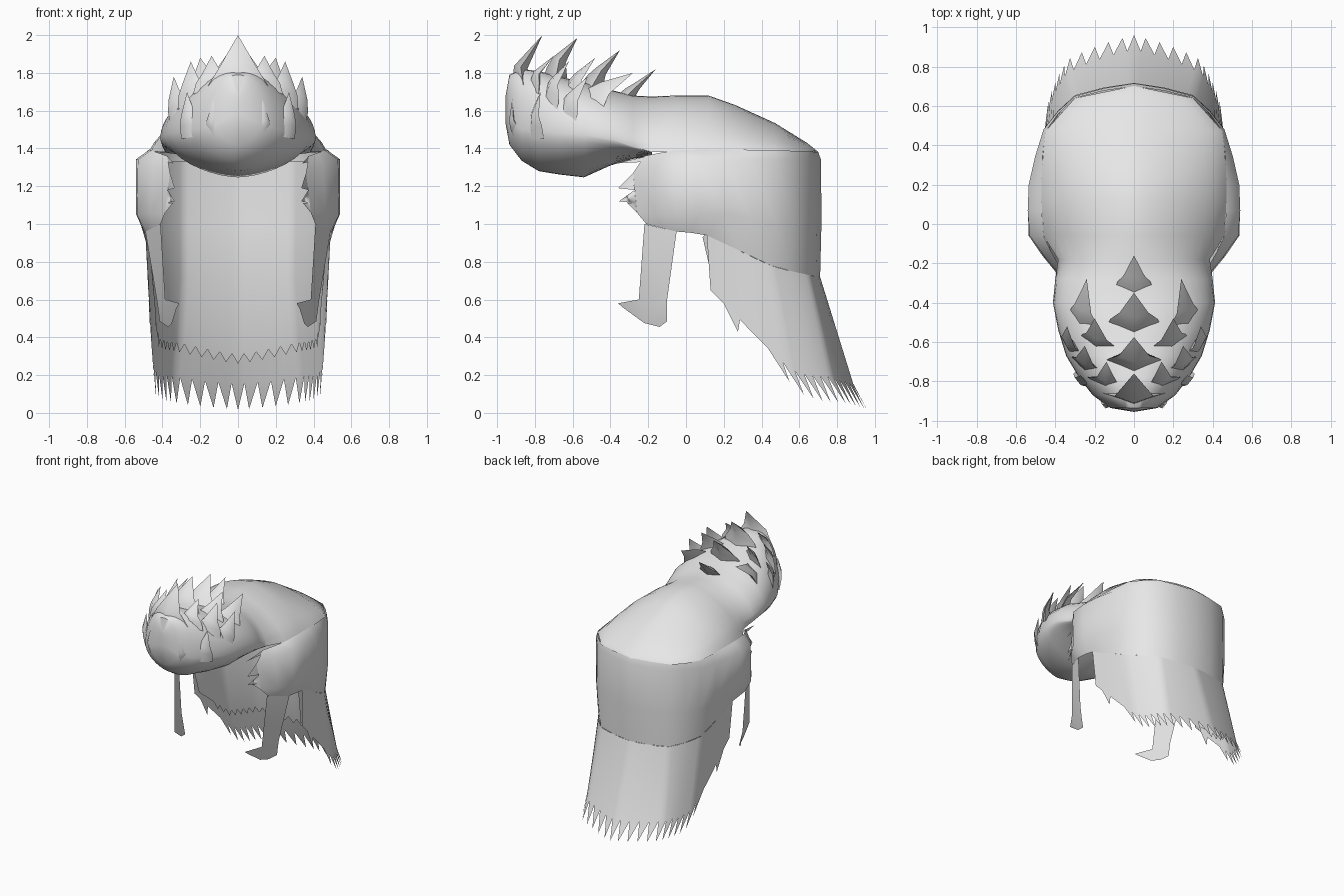
import bpy, bmesh, math
from mathutils import Vector

if "Cube" in bpy.data.objects:
    bpy.data.objects.remove(bpy.data.objects["Cube"])

grey = bpy.data.materials.new("plain_grey")
grey.diffuse_color = (0.8, 0.8, 0.8, 1)
grey.use_nodes = True
grey.node_tree.nodes["Principled BSDF"].inputs["Base Color"].default_value = grey.diffuse_color


def make(name, verts, faces, angle=50, mirror=True):
    """Mesh object with optional mirroring across x and smooth shading."""
    me = bpy.data.meshes.new(name)
    me.from_pydata([tuple(v) for v in verts], [], faces)
    bm = bmesh.new()
    bm.from_mesh(me)
    bmesh.ops.remove_doubles(bm, verts=bm.verts, dist=0.0005)
    bmesh.ops.recalc_face_normals(bm, faces=bm.faces)
    bm.to_mesh(me)
    bm.free()
    ob = bpy.data.objects.new(name, me)
    bpy.context.collection.objects.link(ob)
    me.materials.append(grey)
    if mirror:
        m = ob.modifiers.new("mirror", "MIRROR")
        m.merge_threshold = 0.002
    bpy.context.view_layer.objects.active = ob
    ob.select_set(True)
    bpy.ops.object.shade_smooth_by_angle(angle=math.radians(angle))
    ob.select_set(False)
    return ob


def sample(points, n, rounding=.5):
    """Split a polyline into n pieces per segment, slightly rounding its corners."""
    pts = [Vector(p) for p in points]
    flip = Vector((-pts[-2].x, pts[-2].y, pts[-2].z))
    ext = [2 * pts[0] - pts[1]] + pts + [flip]
    out = []
    for i in range(len(pts) - 1):
        p, a, b, q = ext[i:i + 4]
        for k in range(n):
            t = k / n
            curve = .5 * (2 * a + (b - p) * t + (2 * p - 5 * a + 4 * b - q) * t * t
                          + (3 * a - p - 3 * b + q) * t ** 3)
            out.append(a.lerp(b, t).lerp(curve, rounding))
    return out + [pts[-1]]


def grid(rows):
    """Quads between equally long rows of points."""
    n = len(rows[0])
    verts = [v for r in rows for v in r]
    faces = [(j * n + i, j * n + i + 1, (j + 1) * n + i + 1, (j + 1) * n + i)
             for j in range(len(rows) - 1) for i in range(n - 1)]
    return verts, faces


# Hood: head, neck and humped back as one loft (y, half width, bottom, middle, top)
stations = [
    (-0.955, 0.0, 1.53, 1.58, 1.68), (-0.935, 0.12, 1.42, 1.53, 1.79),
    (-0.87, 0.21, 1.335, 1.50, 1.82), (-0.78, 0.28, 1.28, 1.49, 1.81),
    (-0.67, 0.345, 1.262, 1.48, 1.78), (-0.54, 0.385, 1.247, 1.47, 1.75),
    (-0.40, 0.412, 1.31, 1.45, 1.71), (-0.28, 0.40, 1.345, 1.41, 1.68),
    (-0.18, 0.385, 1.36, 1.38, 1.675), (-0.06, 0.46, 0, 1.385, 1.68),
    (0.12, 0.47, 0, 1.385, 1.68), (0.26, 0.47, 0, 1.385, 1.63),
    (0.47, 0.452, 0, 1.38, 1.535), (0.64, 0.30, 0, 1.375, 1.43),
    (0.702, 0.0, 0, 1.375, 1.38)]
N = 10
arc = [(math.cos(math.pi / 2 * k / N) if k < N else 0, math.sin(math.pi / 2 * k / N))
       for k in range(N + 1)]
upper, lower = [], []
for y, w, bot, mid, top in stations:
    roof = min(max((y + .35) / .3, 0), 1)      # head is round, back is flatter
    upper.append([Vector((w * (c ** .85 * (1 - roof) + max(1 - s ** 1.3, 0) ** .6 * roof), y,
                          mid + (top - mid) * s)) for c, s in arc])
    if bot:
        lower.append([Vector((w * c ** 1.2, y, mid - (mid - bot) * s ** 1.1)) for c, s in arc])
v1, f1 = grid(upper)
v2, f2 = grid(lower)
make("hood", v1 + v2, f1 + [tuple(i + len(v1) for i in f) for f in f2])

# Upper skirt, hanging from the rim of the hood
S = 10
rim = [(.375, -.22, 1.36), (.46, -.06, 1.39), (.47, .2, 1.395), (.45, .47, 1.39), (.3, .64, 1.385), (0, .70, 1.38)]
shoulder = [(.36, -.28, 1.27), (.53, -.06, 1.34), (.535, .2, 1.34), (.46, .48, 1.34), (.3, .65, 1.34), (0, .715, 1.34)]
belly = [(.385, -.26, 1.06), (.535, -.06, 1.05), (.53, .2, 1.05), (.46, .48, 1.0), (.3, .655, 1.0), (0, .717, 1.0)]
waist = [(.41, -.21, 1.0), (.49, -.05, .96), (.49, .11, .94), (.45, .45, .78), (.3, .65, .73), (0, .71, .72)]
make("upper_skirt", *grid([sample(r, 2) for r in (rim, shoulder, belly, waist)]), angle=80)


def toothed(name, rows, drop, n, start):
    """Sheet whose last row gets a zigzag hem from index start to the centre line."""
    rows = [sample(r, n)[-3 * n - 1:] for r in rows]
    last = len(rows[-1]) - 1
    verts, faces = grid(rows)
    base = len(verts) - last - 1
    for i in range(start, last + 1):
        if (last - i) % 2 == 0:
            p = rows[-1][i]
            tip = p + Vector(drop)
            tip.x = max(tip.x, 0) if i < last else 0
            verts.append(tip)
            faces.append((base + i - 1, base + i, len(verts) - 1))
            if i < last:
                faces.append((base + i, base + i + 1, len(verts) - 1))
    return make(name, verts, faces, 80)


# Lower skirt sweeping back into a ragged hem
hem = [(.475, .13, .65), (.445, .55, .235), (.335, .77, .19), (0, .885, .155)]
toothed("lower_skirt", [waist, hem], (-.01, .075, -.14), S, S - 2)

# Lining just inside the back, with its own shorter ragged hem
lining_rows = [[(x * .965, y - .022, z - .01) for x, y, z in r] for r in (shoulder, belly, waist)]
lining_rows.append([(.45, .15, .66), (.42, .48, .40), (.31, .70, .37), (0, .79, .31)])
toothed("skirt_lining", lining_rows, (0, .015, -.05), S, 5)

# Ragged front edge of the skirt sides
make("front_fringe",
     [(.36, -.28, 1.27), (.335, -.36, 1.19), (.372, -.272, 1.18), (.335, -.355, 1.12),
      (.38, -.265, 1.11), (.345, -.31, 1.11), (.385, -.26, 1.06),
      (.375, -.2, 1.36), (.34, -.38, 1.32), (.38, -.2, 1.33)],
     [(0, 1, 2), (2, 3, 4), (4, 5, 6), (7, 8, 9)])

# Hanging flat legs with a pointed toe
make("leg",
     [(.41, -.22, 1.0), (.49, -.05, .96), (.43, -.10, .60), (.385, -.25, .60),
      (.31, -.36, .58), (.325, -.33, .555), (.35, -.22, .475), (.37, -.14, .455), (.415, -.10, .485)],
     [(0, 1, 2, 3), (3, 2, 8, 7, 6), (3, 6, 5, 4)])

# Loose points along the front edge of the lower skirt
make("skirt_points",
     [(.473, .19, .60), (.465, .275, .43), (.465, .29, .52),
      (.463, .30, .49), (.455, .395, .39), (.457, .40, .40)],
     [(0, 1, 2), (3, 4, 5)])

# Feather tufts: curved tapering blades growing out of the head
CENTRE = Vector((0, -.55, 1.45))


def tuft(name, base, mid, tip, width, depth=.035):
    base, mid, tip = Vector(base), Vector(mid), Vector(tip)
    side = (tip - base).cross(mid - CENTRE).normalized()
    if side.x < 0:
        side = -side
    side = (side + Vector((.5, 0, 0))).normalized()
    if base.x == 0:
        side = Vector((1, 0, 0))
    nrm = side.cross(tip - base).normalized()
    verts = []
    for c, s in ((base, 1), (base.lerp(mid, .55), .85), (mid, .52)):
        verts += [c + side * width * s, c + nrm * depth * s,
                  c - side * width * s, c - nrm * depth * s]
    verts.append(tip)
    faces = [(r + k, r + (k + 1) % 4, r + 4 + (k + 1) % 4, r + 4 + k)
             for r in (0, 4) for k in range(4)]
    faces += [(8 + k, 8 + (k + 1) % 4, 12) for k in range(4)]
    make(name, verts, faces, 75, base.x != 0)


# Centre crest
tuft("crest_tuft_1", (0, -.84, 1.60), (0, -.875, 1.83), (0, -.76, 2.0), .19, .07)
tuft("crest_tuft_2", (0, -.70, 1.72), (0, -.67, 1.87), (0, -.575, 1.985), .15, .07)
tuft("crest_tuft_3", (0, -.52, 1.69), (0, -.45, 1.81), (0, -.35, 1.92), .14, .06)
tuft("crest_tuft_4", (0, -.34, 1.65), (0, -.26, 1.73), (0, -.16, 1.82), .10, .04)
# Paired tufts beside the crest
side_tufts = [
    ((.14, -.80, 1.70), (.14, -.79, 1.80), (.14, -.70, 1.89), .10),
    ((.17, -.62, 1.67), (.19, -.57, 1.78), (.20, -.48, 1.88), .11),
    ((.23, -.72, 1.63), (.25, -.70, 1.75), (.25, -.62, 1.86), .10),
    ((.25, -.53, 1.61), (.26, -.43, 1.72), (.24, -.28, 1.80), .11),
    ((.29, -.64, 1.55), (.335, -.60, 1.67), (.34, -.52, 1.78), .09),
    ((.12, -.88, 1.47), (.14, -.92, 1.55), (.13, -.92, 1.66), .05),
    ((.23, -.79, 1.46), (.265, -.80, 1.58), (.27, -.77, 1.70), .08)]
for i, (b, m, t, w) in enumerate(side_tufts):
    tuft("side_tuft_%d" % (i + 1), b, m, t, w)
